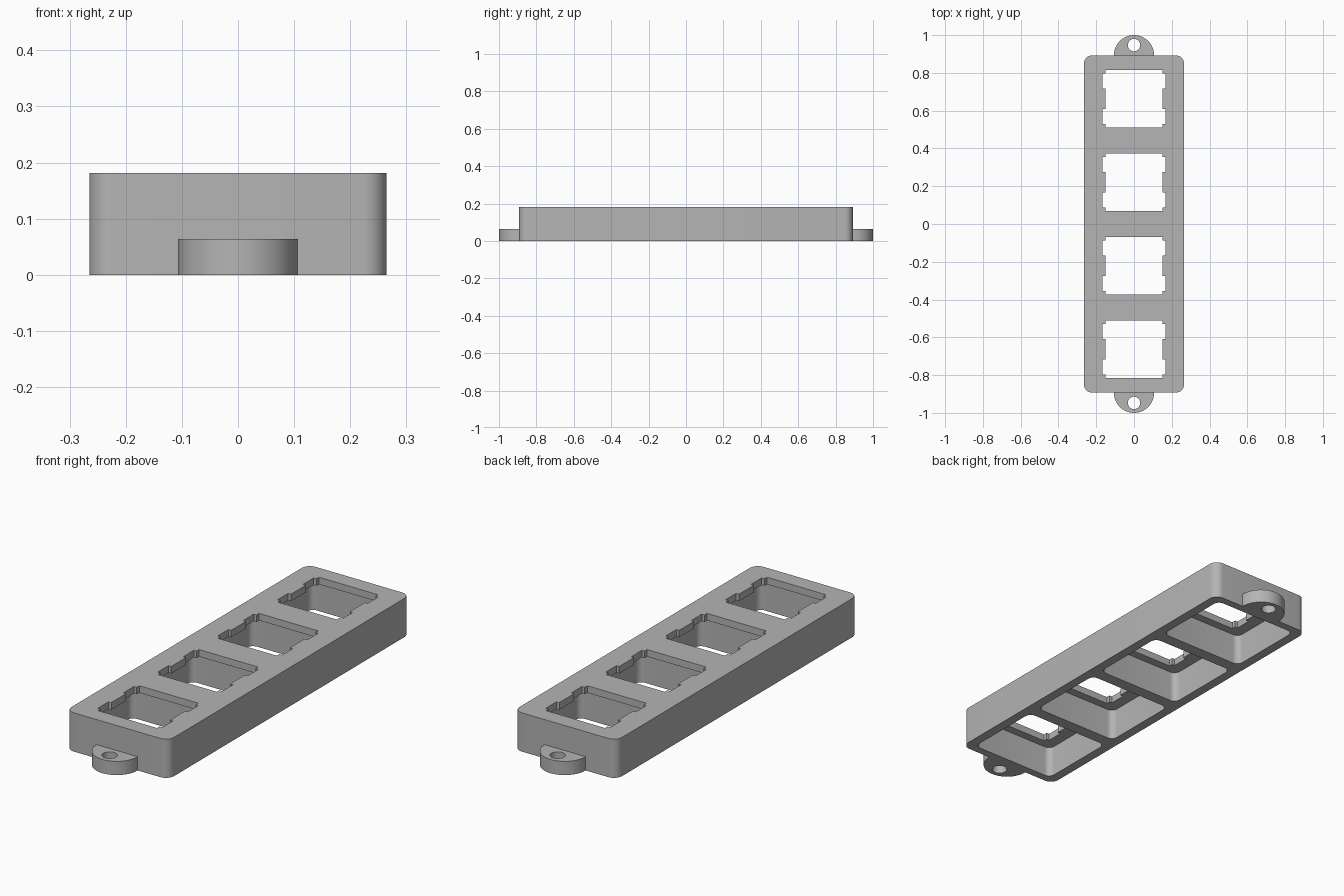
import bpy
import bmesh
from math import cos, sin, pi, radians

HALF_X, HALF_Y, HEIGHT = 0.265, 0.892, 0.181
PLATE = 0.033            # thickness of the top plate
PITCH = 0.442            # spacing of the four openings

cube = bpy.data.objects.get("Cube")
if cube:
    bpy.data.objects.remove(cube, do_unlink=True)

grey = bpy.data.materials.new("matte grey")
grey.use_nodes = True
colour = (0.46, 0.46, 0.46, 1)
grey.diffuse_color = colour
bsdf = next(n for n in grey.node_tree.nodes if n.type == 'BSDF_PRINCIPLED')
bsdf.inputs["Base Color"].default_value = colour


def arc(cx, cy, r, start, end, steps):
    return [(cx + r * cos(start + (end - start) * i / steps),
             cy + r * sin(start + (end - start) * i / steps)) for i in range(steps + 1)]


def rounded_rect(hx, hy, r, cy=0):
    points = []
    for i, (sx, sy) in enumerate([(1, 1), (-1, 1), (-1, -1), (1, -1)]):
        points += arc(sx * (hx - r), cy + sy * (hy - r), r, i * pi / 2, (i + 1) * pi / 2, 8)
    return points


def circle(cx, cy, r):
    return arc(cx, cy, r, 0, 2 * pi, 40)[:-1]


def prism(name, outline, z0, z1):
    """Extrude a flat outline between two heights."""
    bm = bmesh.new()
    base = bm.faces.new([bm.verts.new((x, y, z0)) for x, y in outline])
    top = bmesh.ops.extrude_face_region(bm, geom=[base])["geom"]
    bmesh.ops.translate(bm, vec=(0, 0, z1 - z0),
                        verts=[v for v in top if isinstance(v, bmesh.types.BMVert)])
    bmesh.ops.recalc_face_normals(bm, faces=bm.faces)
    mesh = bpy.data.meshes.new(name)
    bm.to_mesh(mesh)
    bm.free()
    mesh.materials.append(grey)
    obj = bpy.data.objects.new(name, mesh)
    bpy.context.collection.objects.link(obj)
    return obj


def activate(obj):
    bpy.ops.object.select_all(action='DESELECT')
    obj.select_set(True)
    bpy.context.view_layer.objects.active = obj


def cut(target, cutter):
    cutter.hide_render = True
    mod = target.modifiers.new("cut", 'BOOLEAN')
    mod.operation, mod.solver, mod.object = 'DIFFERENCE', 'EXACT', cutter
    activate(target)
    bpy.ops.object.modifier_apply(modifier=mod.name)
    bpy.data.objects.remove(cutter, do_unlink=True)


def notched_square(cy, half=0.152, wide=0.1665, near=0.055, far=0.133):
    """Square opening with two clip notches on each side."""
    quarter = [(half, near), (wide, near), (wide, far), (half, far), (half, half)]
    right = [(x, -y) for x, y in reversed(quarter)] + quarter
    left = [(-x, -y) for x, y in right]
    return [(x, cy + y) for x, y in right + left]


# Main housing with four pockets underneath and notched openings on top
housing = prism("housing", rounded_rect(HALF_X, HALF_Y, 0.042), 0, HEIGHT)
for i in range(4):
    y = (i - 1.5) * PITCH
    cut(housing, prism("pocket_cutter", rounded_rect(0.22, 0.192, 0.03, y), -0.05, HEIGHT - PLATE))
    cut(housing, prism("opening_cutter", notched_square(y), 0.1, HEIGHT + 0.05))

# Screw tabs at both ends
tabs = []
for name, s in (("front_tab", -1), ("back_tab", 1)):
    tab = prism(name, arc(0, s * 0.894, 0.106, 0, s * pi, 32)
                + [(-0.106, s * HALF_Y), (0.106, s * HALF_Y)], 0, 0.064)
    cut(tab, prism("screw_hole_cutter", circle(0, s * 0.947, 0.033), -0.05, 0.1))
    tabs.append(tab)

for obj in [housing] + tabs:
    activate(obj)
    bpy.ops.object.shade_smooth_by_angle(angle=radians(30))
